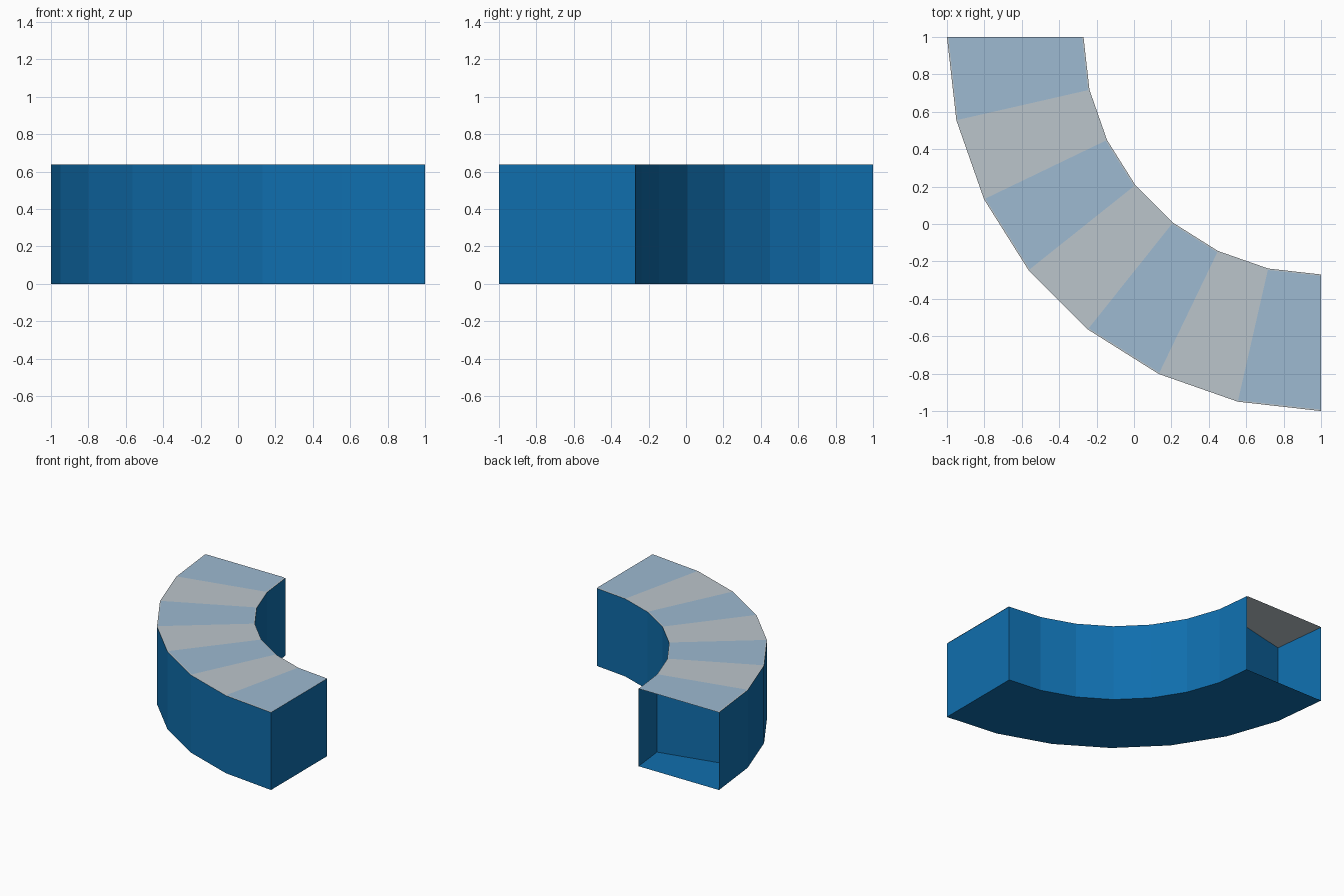
import bpy, bmesh, math

if "Cube" in bpy.data.objects:
    bpy.data.objects.remove(bpy.data.objects["Cube"])

SEGMENTS = 7
R_OUT, R_IN, HEIGHT = 2.0, 1.27, 0.64
CENTRE = (1.0, 1.0)


def material(name, colour):
    m = bpy.data.materials.new(name)
    m.diffuse_color = (*colour, 1)
    m.use_nodes = True
    m.node_tree.nodes["Principled BSDF"].inputs["Base Color"].default_value = m.diffuse_color
    return m


BLUE = material("deep_blue", (0.005, 0.156, 0.42))
LIGHT = material("pale_blue", (0.34, 0.49, 0.64))
GREY = material("pale_grey", (0.50, 0.56, 0.60))


def point(i, radius, z):
    """Point on the quarter ring at segment boundary i."""
    a = math.pi + i * math.pi / 2 / SEGMENTS
    return (CENTRE[0] + radius * math.cos(a), CENTRE[1] + radius * math.sin(a), z)


def build(name, quads, materials):
    """Object from (four corners, material slot) pairs."""
    bm = bmesh.new()
    for corners, slot in quads:
        face = bm.faces.new([bm.verts.new(c) for c in corners])
        face.material_index = slot
    bmesh.ops.remove_doubles(bm, verts=bm.verts, dist=0.0001)
    mesh = bpy.data.meshes.new(name)
    bm.to_mesh(mesh)
    bm.free()
    for m in materials:
        mesh.materials.append(m)
    obj = bpy.data.objects.new(name, mesh)
    bpy.context.collection.objects.link(obj)


def wall(i, j, ra, rb, top):
    """Upright quad from boundary i, radius ra to boundary j, radius rb."""
    return [point(i, ra, 0), point(j, rb, 0), point(j, rb, top), point(i, ra, top)]


def flat(i, r0, r1, z):
    """Upward facing quad covering segment i."""
    return [point(i, r0, z), point(i, r1, z), point(i + 1, r1, z), point(i + 1, r0, z)]


SHEET = HEIGHT - 0.003

# Curved side walls, floor, closed end and the divider behind the open end
body = []
for i in range(SEGMENTS):
    body.append((wall(i, i + 1, R_OUT, R_OUT, SHEET), 0))
    body.append((wall(i + 1, i, R_IN, R_IN, SHEET), 0))
    body.append((flat(i, R_IN, R_OUT, 0)[::-1], 0))
body.append((wall(SEGMENTS, SEGMENTS, R_OUT, R_IN, SHEET), 0))
build("bench_body", body, [BLUE])
build("inner_divider", [(wall(1, 1, R_IN, R_OUT, SHEET), 0)], [BLUE])

# Backing sheet under the seat panels
build("seat_sheet", [(flat(i, R_IN, R_OUT, SHEET), 0) for i in range(SEGMENTS)], [GREY])

# Alternating seat panels
build("seat_panels",
      [(flat(i, R_IN + 0.008, R_OUT - 0.008, HEIGHT), i % 2) for i in range(SEGMENTS)],
      [LIGHT, GREY])
